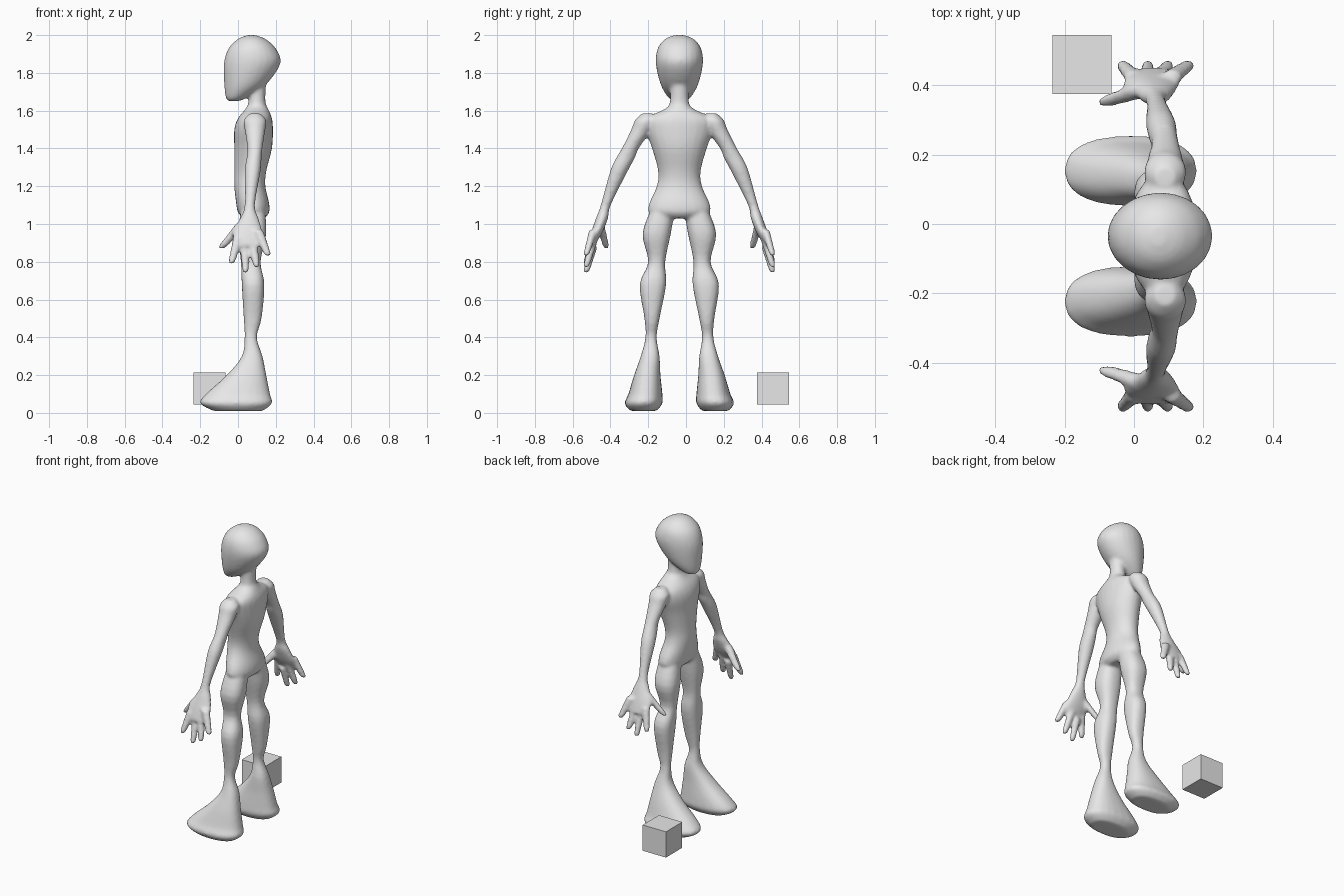
import bpy, bmesh, math
from mathutils import Vector

if "Cube" in bpy.data.objects:
    bpy.data.objects.remove(bpy.data.objects["Cube"], do_unlink=True)

MID = -.035   # symmetry plane of the figure, which faces -x
SIDES = 24
STEPS = 4

grey = bpy.data.materials.new("plain grey")
grey.use_nodes = True
grey.diffuse_color = (.8, .8, .8, 1)
grey.node_tree.nodes["Principled BSDF"].inputs["Base Color"].default_value = grey.diffuse_color


def ring(height, front, back, half, out=0):
    """Level oval: x extent, half width, distance out from the midline."""
    return Vector(((front + back) / 2, out, height, (back - front) / 2, half))


def smooth_path(rings):
    """Extra rings on a spline through the given ones."""
    ends = [rings[0]] + rings + [rings[-1]]
    path = []
    for before, start, end, after in zip(ends, ends[1:], ends[2:], ends[3:]):
        leave, arrive = (end - before) / 2, (after - start) / 2
        for step in range(STEPS):
            t = step / STEPS
            blend = t * t * (3 - 2 * t)
            path.append(start.lerp(end, blend)
                        + leave * (t * (1 - t) ** 2) - arrive * (t * t * (1 - t)))
    return path + [rings[-1]]


def column(bm, rings, side=1, power=1):
    """Skin the rings, listed from the bottom up, into a capped tube."""
    loops = []
    for x, out, z, depth, half in smooth_path(rings):
        loop = []
        for k in range(SIDES):
            angle = math.tau * k / SIDES
            c, s = (math.copysign(abs(f(angle)) ** power, f(angle))
                    for f in (math.cos, math.sin))
            loop.append(bm.verts.new((x + c * depth, MID + side * out + s * half, z)))
        loops.append(loop)
    for low, high in zip(loops, loops[1:]):
        for k in range(SIDES):
            bm.faces.new((low[k - 1], low[k], high[k], high[k - 1]))
    bm.faces.new(loops[0][::-1])
    bm.faces.new(loops[-1])


def digit(bm, tip, base, side):
    """Finger from a rounded tip up into the palm."""
    tip, base = Vector(tip), Vector(base)
    slant = 1 + abs(tip.x - base.x) * 4   # keeps leaning digits full
    rings = []
    for along, radius in ((0, .01), (.12, .017), (.5, .02), (1, .023)):
        x, out, z = tip.lerp(base, along)
        rings.append(ring(z, x - radius * slant, x + radius * slant, radius, out))
    column(bm, rings, side)


bm = bmesh.new()

for side in (1, -1):
    # Foot and leg
    column(bm, [
        ring(height=.01, front=-.13, back=.13, out=.19, half=.07),
        ring(height=.05, front=-.2, back=.18, out=.19, half=.1),
        ring(height=.1, front=-.17, back=.17, out=.18, half=.09),
        ring(height=.2, front=-.06, back=.15, out=.17, half=.07),
        ring(height=.3, front=.02, back=.13, out=.155, half=.05),
        ring(height=.4, front=.035, back=.1, out=.15, half=.03),
        ring(height=.5, front=.03, back=.125, out=.145, half=.04),
        ring(height=.68, front=.02, back=.14, out=.14, half=.07),
        ring(height=.8, front=.015, back=.12, out=.12, half=.045),
        ring(height=.95, front=0, back=.15, out=.12, half=.075),
        ring(height=1.1, front=.02, back=.14, out=.08, half=.06),
    ], side, power=.85)

    # Palm and arm
    column(bm, [
        ring(height=.885, front=-.01, back=.115, out=.47, half=.018),
        ring(height=.95, front=-.03, back=.13, out=.44, half=.03),
        ring(height=1.03, front=.01, back=.11, out=.41, half=.032),
        ring(height=1.1, front=.035, back=.09, out=.39, half=.027),
        ring(height=1.28, front=.035, back=.12, out=.32, half=.047),
        ring(height=1.35, front=.045, back=.125, out=.285, half=.05),
        ring(height=1.4, front=.05, back=.13, out=.26, half=.045),
        ring(height=1.5, front=.035, back=.145, out=.2, half=.055),
        ring(height=1.55, front=.03, back=.15, out=.18, half=.055),
        ring(height=1.585, front=.06, back=.12, out=.17, half=.03),
    ], side)

    # Fingers, then thumb
    for tip_x, tip_z, base_x in ((-.035, .79, 0), (.04, .74, .035),
                                 (.1, .77, .075), (.16, .83, .105)):
        digit(bm, (tip_x, .495, tip_z), (base_x, .455, tip_z + .14), side)
    digit(bm, (-.09, .385, .87), (.02, .42, 1), side)

# Torso and neck
column(bm, [
    ring(height=1.03, front=.03, back=.14, half=.09),
    ring(height=1.06, front=0, back=.165, half=.16),
    ring(height=1.11, front=-.01, back=.165, half=.16),
    ring(height=1.2, front=-.02, back=.145, half=.12),
    ring(height=1.28, front=-.02, back=.15, half=.113),
    ring(height=1.4, front=-.02, back=.18, half=.145),
    ring(height=1.5, front=-.02, back=.185, half=.18),
    ring(height=1.56, front=0, back=.18, half=.175),
    ring(height=1.61, front=.04, back=.16, half=.075),
    ring(height=1.65, front=.055, back=.145, half=.05),
    ring(height=1.76, front=.05, back=.15, half=.05),
])

# Head
column(bm, [
    ring(height=1.65, front=-.05, back=0, half=.03),
    ring(height=1.67, front=-.065, back=.05, half=.06),
    ring(height=1.74, front=-.073, back=.15, half=.1),
    ring(height=1.85, front=-.075, back=.225, half=.125),
    ring(height=1.93, front=-.05, back=.2, half=.115),
    ring(height=1.98, front=0, back=.145, half=.075),
    ring(height=2, front=.05, back=.09, half=.025),
])

mesh = bpy.data.meshes.new("body")
bm.to_mesh(mesh)
bm.free()
body = bpy.data.objects.new("body", mesh)
bpy.context.collection.objects.link(body)
bpy.context.view_layer.objects.active = body
body.select_set(True)

# Fuse the parts into one soft skin
fuse = body.modifiers.new("fuse", "REMESH")
fuse.mode = "VOXEL"
fuse.voxel_size = .009
soften = body.modifiers.new("soften", "SMOOTH")
soften.iterations = 8
for modifier in (fuse.name, soften.name):
    bpy.ops.object.modifier_apply(modifier=modifier)
body.data.materials.clear()
body.data.materials.append(grey)
bpy.ops.object.shade_smooth()

# Loose block beside the foot
bpy.ops.mesh.primitive_cube_add(size=.17, location=(-.15, .46, .13))
block = bpy.context.object
block.name = "block"
block.data.materials.append(grey)
